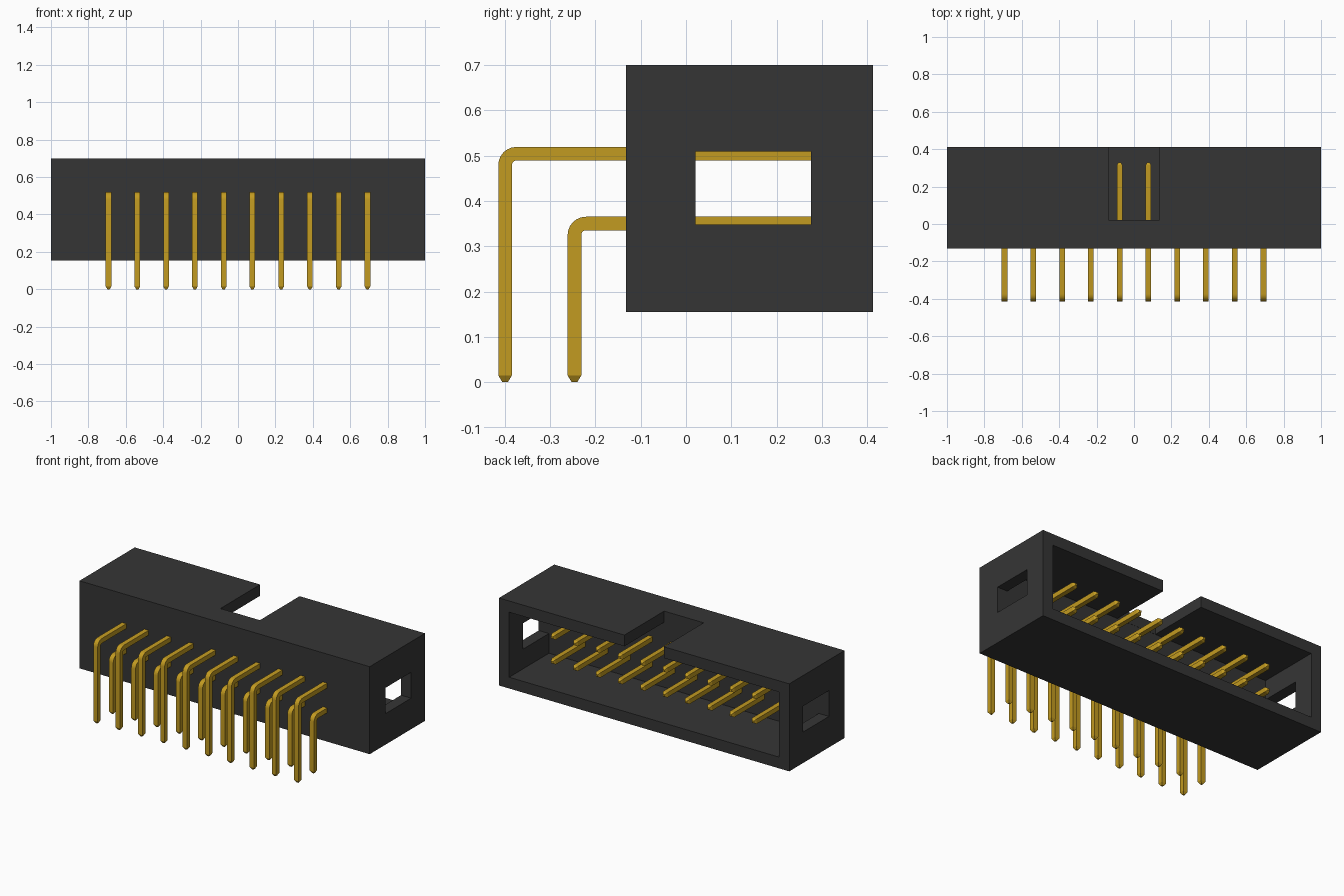
import bpy, bmesh, math
from mathutils import Vector

cube = bpy.data.objects.get("Cube")
if cube:
    bpy.data.objects.remove(cube, do_unlink=True)


def make_material(name, rgb, rough):
    mat = bpy.data.materials.new(name)
    mat.use_nodes = True
    mat.diffuse_color = (*rgb, 1)
    bsdf = next(n for n in mat.node_tree.nodes if n.type == 'BSDF_PRINCIPLED')
    bsdf.inputs["Base Color"].default_value = (*rgb, 1)
    bsdf.inputs["Roughness"].default_value = rough
    return mat


black = make_material("black plastic", (0.036, 0.036, 0.036), 0.6)
gold = make_material("gold", (0.54, 0.325, 0.015), 0.4)


def add_object(name, bm, mat):
    bmesh.ops.recalc_face_normals(bm, faces=bm.faces)
    mesh = bpy.data.meshes.new(name)
    bm.to_mesh(mesh)
    bm.free()
    mesh.materials.append(mat)
    obj = bpy.data.objects.new(name, mesh)
    bpy.context.collection.objects.link(obj)
    return obj


def box(name, lo, hi):
    """Box between two opposite corners."""
    bm = bmesh.new()
    bmesh.ops.create_cube(bm, size=1)
    for v in bm.verts:
        v.co = [(a + b) / 2 + c * (b - a) for a, b, c in zip(lo, hi, v.co)]
    return add_object(name, bm, black)


# Shroud: block with a cavity open to the back, a key notch and side windows
shroud = box("shroud", (-1, -0.132, 0.155), (1, 0.412, 0.70))
cutters = [
    box("cavity_cutter", (-0.93, 0.02, 0.225), (0.93, 0.6, 0.63)),
    box("notch_cutter", (-0.136, 0.021, 0.5), (0.136, 0.6, 0.8)),
    box("window_cutter", (-1.1, 0.021, 0.348), (1.1, 0.276, 0.509)),
]
for cutter in cutters:
    cutter.hide_render = True
    mod = shroud.modifiers.new(cutter.name, 'BOOLEAN')
    mod.operation = 'DIFFERENCE'
    mod.solver = 'EXACT'
    mod.object = cutter
bpy.context.view_layer.update()
graph = bpy.context.evaluated_depsgraph_get()
cut_mesh = bpy.data.meshes.new_from_object(shroud.evaluated_get(graph))
shroud.modifiers.clear()
shroud.data = cut_mesh
for cutter in cutters:
    bpy.data.objects.remove(cutter, do_unlink=True)


def pin(name, x, y_leg, z_top):
    """Square right-angle pin with tapered ends, swept in the y-z plane."""
    half, tip, taper, radius, steps = 0.015, 0.006, 0.015, 0.025, 6
    # Each section: y, z, direction angle of the sideways axis, half width
    sections = [(y_leg, 0, 0, tip), (y_leg, taper, 0, half)]
    for i in range(steps + 1):
        a = math.pi / 2 * i / steps
        sections.append((y_leg + radius * (1 - math.cos(a)),
                         z_top - radius * (1 - math.sin(a)), -a, half))
    sections += [(0.33 - taper, z_top, -math.pi / 2, half),
                 (0.33, z_top, -math.pi / 2, tip)]
    bm = bmesh.new()
    rings = []
    for y, z, a, h in sections:
        side = Vector((0, math.cos(a), math.sin(a))) * h
        across = Vector((h, 0, 0))
        mid = Vector((x, y, z))
        rings.append([bm.verts.new(mid + across * s + side * t)
                      for s, t in ((-1, -1), (1, -1), (1, 1), (-1, 1))])
    for r0, r1 in zip(rings, rings[1:]):
        for k in range(4):
            n = (k + 1) % 4
            bm.faces.new((r0[k], r0[n], r1[n], r1[k]))
    bm.faces.new(rings[0])
    bm.faces.new(rings[-1])
    for f in bm.faces:
        f.smooth = True
    bm.normal_update()
    for e in bm.edges:
        if e.calc_face_angle(0) > math.radians(30):
            e.smooth = False
    return add_object(name, bm, gold)


# Two rows of ten pins
for row, y_leg, z_top in (("lower", -0.246, 0.35), ("upper", -0.399, 0.504)):
    for i in range(10):
        pin(f"{row}_pin_{i + 1}", (i - 4.5) * 0.1538, y_leg, z_top)
